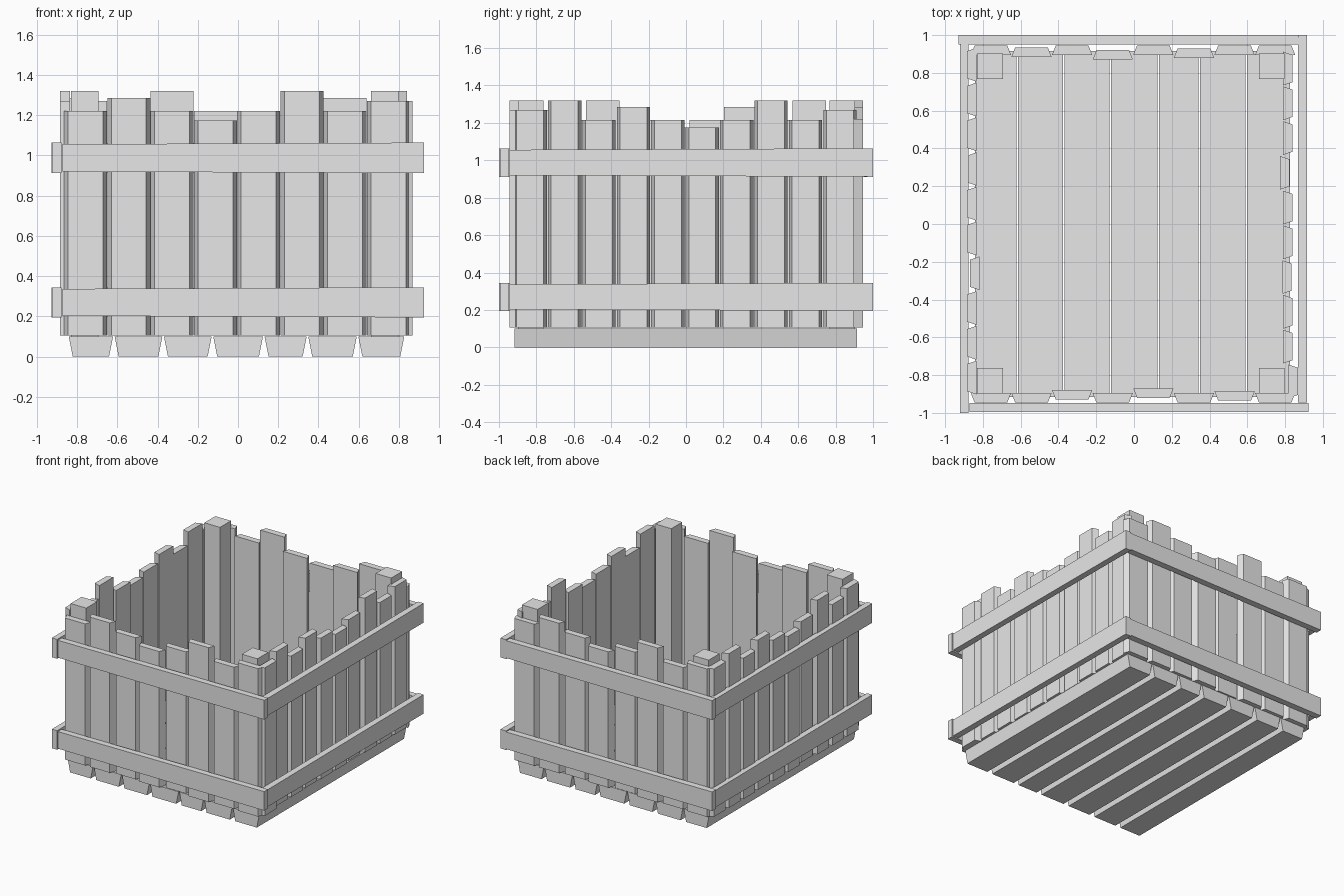
import bpy, bmesh
from mathutils import Vector

if "Cube" in bpy.data.objects:
    bpy.data.objects.remove(bpy.data.objects["Cube"], do_unlink=True)

wood = bpy.data.materials.new("pale_grey_wood")
wood.use_nodes = True
COLOUR = (0.8, 0.8, 0.8, 1)
wood.diffuse_color = COLOUR
wood.node_tree.nodes["Principled BSDF"].inputs["Base Color"].default_value = COLOUR


def board(name, lo, hi, narrow=None, inset=0.0):
    """Box from lo to hi. narrow = (face axis, face side, squeezed axis):
    the face on that side is drawn in by inset along the squeezed axis."""
    lo, hi = Vector(lo), Vector(hi)
    mid, size = (lo + hi) / 2, hi - lo
    bm = bmesh.new()
    bmesh.ops.create_cube(bm, size=1)
    for v in bm.verts:
        sign = [1 if c > 0 else -1 for c in v.co]
        v.co = Vector(mid[i] + v.co[i] * size[i] for i in range(3))
        if narrow and sign[narrow[0]] == narrow[1]:
            v.co[narrow[2]] -= sign[narrow[2]] * inset
    mesh = bpy.data.meshes.new(name)
    bm.to_mesh(mesh)
    bm.free()
    mesh.materials.append(wood)
    obj = bpy.data.objects.new(name, mesh)
    bpy.context.collection.objects.link(obj)
    return obj


BASE, THICK, BEVEL = 0.105, 0.05, 0.02

# Floor planks, narrower underneath
seams = [-0.845, -0.617, -0.372, -0.127, 0.128, 0.345, 0.594, 0.83]
for i, (a, b) in enumerate(zip(seams, seams[1:])):
    board(f"floor_plank_{i + 1}", (a + 0.004, -0.917, 0), (b - 0.004, 0.915, 0.1),
          (2, -1, 0), BEVEL)

# Front and back wall boards: the back repeats the front turned half round
heights = [1.22, 1.285, 1.22, 1.175, 1.22, 1.32, 1.22, 1.27]
sunk = {2: 0.015, 4: 0.025, 6: 0.01}
PITCH = 0.215
for i, top in enumerate(heights):
    for name, s in (("front", 1), ("back", -1)):
        x = s * PITCH * (i - 3.5) - 0.005
        y = -s * (0.945 - sunk.get(i, 0))
        ys = sorted((y, y + s * THICK))
        board(f"{name}_board_{i + 1}", (x - PITCH / 2 + 0.001, ys[0], BASE),
              (x + PITCH / 2 - 0.001, ys[1], top), (1, -s, 0), BEVEL)

# Left and right wall boards, repeated the same way
heights = [1.27, 1.32, 1.215, 1.285, 1.215, 1.175, 1.215, 1.32, 1.215, 1.27]
sunk = {0: -0.028, 3: 0.005, 6: 0.017}
PITCH = 0.184
for i, top in enumerate(heights):
    for name, s, face, shift in (("right", 1, 0.84, -0.005), ("left", -1, -0.885, 0.015)):
        y = s * PITCH * (i - 4.5) + shift
        drop = sunk.get(i, 0)
        if s < 0:
            drop = max(drop, 0)
        x = face - s * drop
        xs = sorted((x, x - s * THICK))
        board(f"{name}_board_{i + 1}", (xs[0], y - PITCH / 2 + 0.003, BASE),
              (xs[1], y + PITCH / 2 - 0.003, top), (0, s, 1), BEVEL * 0.85)

# Corner posts
for side, cx in (("left", -0.762), ("right", 0.73)):
    for end, cy in (("front", -0.83), ("back", 0.835)):
        board(f"{end}_{side}_post", (cx - 0.068, cy - 0.068, 0.1),
              (cx + 0.068, cy + 0.068, 1.32))

# Two bands of rails, each lapping past the next and thinner at the covered end
for level, z0, z1 in (("lower", 0.195, 0.345), ("upper", 0.912, 1.064)):
    rails = {
        "front": ((-0.872, -0.995), (0.925, -0.947), (0, -1, 2)),
        "right": ((0.868, -0.945), (0.917, 1.0), (1, -1, 2)),
        "back": ((-0.928, 0.95), (0.868, 1.0), (0, 1, 2)),
        "left": ((-0.922, -1.0), (-0.876, 0.95), (1, 1, 2)),
    }
    for side, (lo, hi, narrow) in rails.items():
        board(f"{level}_{side}_rail", (*lo, z0), (*hi, z1), narrow, 0.008)
